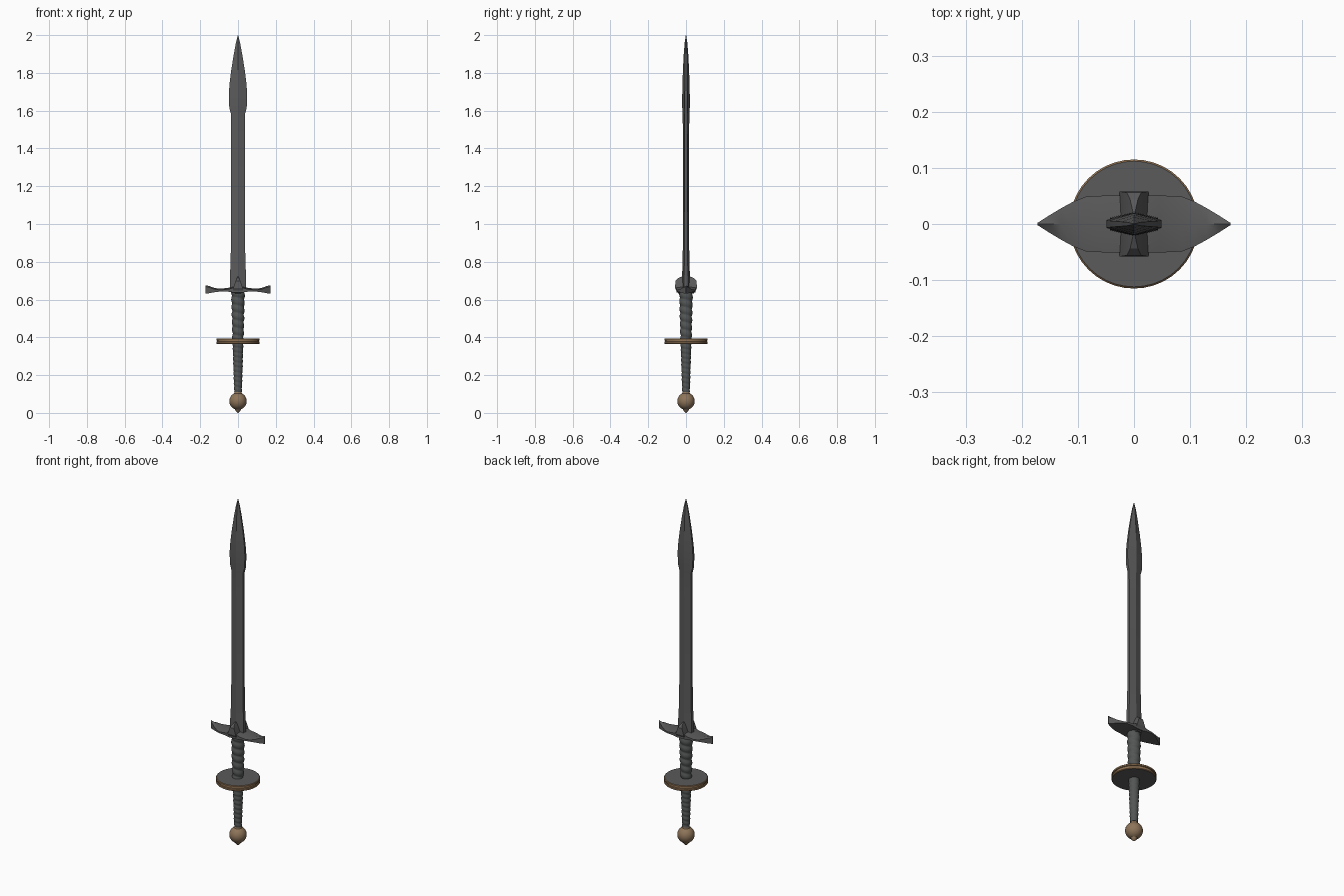
import bpy, bmesh, math

if "Cube" in bpy.data.objects:
    bpy.data.objects.remove(bpy.data.objects["Cube"])


def material(name, rgb):
    m = bpy.data.materials.new(name)
    m.diffuse_color = (*rgb, 1)
    m.use_nodes = True
    m.node_tree.nodes["Principled BSDF"].inputs["Base Color"].default_value = m.diffuse_color
    return m


STEEL = material("dark steel", (0.105, 0.103, 0.103))
GRIP = material("dark leather", (0.088, 0.092, 0.092))
BRONZE = material("bronze", (0.27, 0.175, 0.1))
RIM = material("rim bronze", (0.27, 0.165, 0.085))


def loft(name, rings, mats, angle=30):
    """Skin a list of equal-length point rings and cap both ends."""
    bm = bmesh.new()
    rows = [[bm.verts.new(p) for p in ring] for ring in rings]
    n = len(rows[0])
    for a, b in zip(rows, rows[1:]):
        for i in range(n):
            j = (i + 1) % n
            bm.faces.new((a[i], a[j], b[j], b[i]))
    bm.faces.new(rows[0][::-1])
    bm.faces.new(rows[-1])
    bmesh.ops.recalc_face_normals(bm, faces=bm.faces)
    me = bpy.data.meshes.new(name)
    bm.to_mesh(me)
    bm.free()
    for m in mats:
        me.materials.append(m)
    ob = bpy.data.objects.new(name, me)
    bpy.context.collection.objects.link(ob)
    bpy.ops.object.select_all(action='DESELECT')
    ob.select_set(True)
    bpy.context.view_layer.objects.active = ob
    bpy.ops.object.shade_smooth_by_angle(angle=math.radians(angle))
    return ob


def circle(r, z, n):
    rad = r if callable(r) else (lambda a: r)
    return [(rad(a) * math.cos(a), rad(a) * math.sin(a), z)
            for a in (2 * math.pi * i / n for i in range(n))]


def lathe(name, profile, n, mats, angle=30):
    return loft(name, [circle(r, z, n) for r, z in profile], mats, angle)


# Pommel: ball with a small point below and a collar above
ball = [(0.046 * math.sin(t), 0.062 - 0.046 * math.cos(t))
        for t in (math.pi * (0.12 + 0.73 * i / 12) for i in range(13))]
lathe("pommel", [(0.001, 0.0), (0.012, 0.009)] + ball + [(0.018, 0.112), (0.018, 0.125)],
      24, [BRONZE])


# Grips: tapering handles with a spiral wrap
def grip(name, z0, z1, r0, r1, pitch, depth):
    steps, rings = 64, []
    for k in range(steps + 1):
        f = k / steps
        z = z0 + (z1 - z0) * f
        base = r0 + (r1 - r0) * f
        rings.append(circle(
            lambda a: base + depth * (abs(math.sin(math.pi * z / pitch + a / 2)) - 0.6), z, 20))
    return loft(name, rings, [GRIP], 45)


grip("lower_grip", 0.11, 0.37, 0.020, 0.028, 0.026, 0.003)
grip("upper_grip", 0.39, 0.645, 0.029, 0.035, 0.040, 0.005)

# Disc guard: bronze grooved rim, dark flat faces
disc = lathe("disc_guard", [(0.112, 0.364), (0.115, 0.367), (0.115, 0.376), (0.111, 0.378),
                            (0.111, 0.382), (0.115, 0.384), (0.115, 0.392), (0.112, 0.395)],
             40, [RIM, STEEL])
for p in disc.data.polygons:
    p.material_index = 1 if abs(p.normal.z) > 0.95 and len(p.vertices) > 4 else 0

# Crossguard: pointed plan, flared tips (x, half depth, bottom, top)
half = [(0.172, 0.002, 0.628, 0.673), (0.150, 0.016, 0.631, 0.668), (0.130, 0.028, 0.635, 0.660),
        (0.108, 0.040, 0.638, 0.656), (0.085, 0.049, 0.640, 0.655), (0.045, 0.051, 0.638, 0.660),
        (0.020, 0.051, 0.634, 0.668)]
stations = [(-x, d, a, b) for x, d, a, b in half] + half[::-1]
loft("crossguard", [[(x, -d, a + 0.003), (x, d, a + 0.003), (x, d, b - 0.004),
                     (x, 0, b + 0.003), (x, -d, b - 0.004)]
                    for x, d, a, b in stations], [STEEL])

# Langets: wedge over the guard pointing up the blade, front and back
wedge = [(0.632, 0.014, 0.040), (0.648, 0.027, 0.052), (0.660, 0.026, 0.058),
         (0.698, 0.013, 0.056), (0.712, 0.007, 0.044), (0.722, 0.002, 0.022)]
loft("langets", [[(-x, -y, z), (x, -y, z), (x, y, z), (-x, y, z)] for z, x, y in wedge], [STEEL], 20)

# Blade: ridged section, leaf-shaped head (z, half width, ridge, edge)
blade = [(0.650, 0.043, 0.022, 0.011), (0.720, 0.043, 0.021, 0.010), (0.800, 0.039, 0.018, 0.009),
         (0.950, 0.037, 0.016, 0.008), (1.200, 0.037, 0.015, 0.007), (1.450, 0.037, 0.016, 0.007),
         (1.585, 0.038, 0.018, 0.007), (1.615, 0.046, 0.020, 0.007), (1.680, 0.049, 0.020, 0.007),
         (1.740, 0.045, 0.019, 0.006), (1.820, 0.035, 0.016, 0.005), (1.900, 0.022, 0.012, 0.004),
         (1.960, 0.011, 0.007, 0.003), (2.000, 0.001, 0.001, 0.0005)]
loft("blade", [[(w, -e, z), (w, e, z), (0, t, z), (-w, e, z), (-w, -e, z), (0, -t, z)]
               for z, w, t, e in blade], [STEEL], 20)
